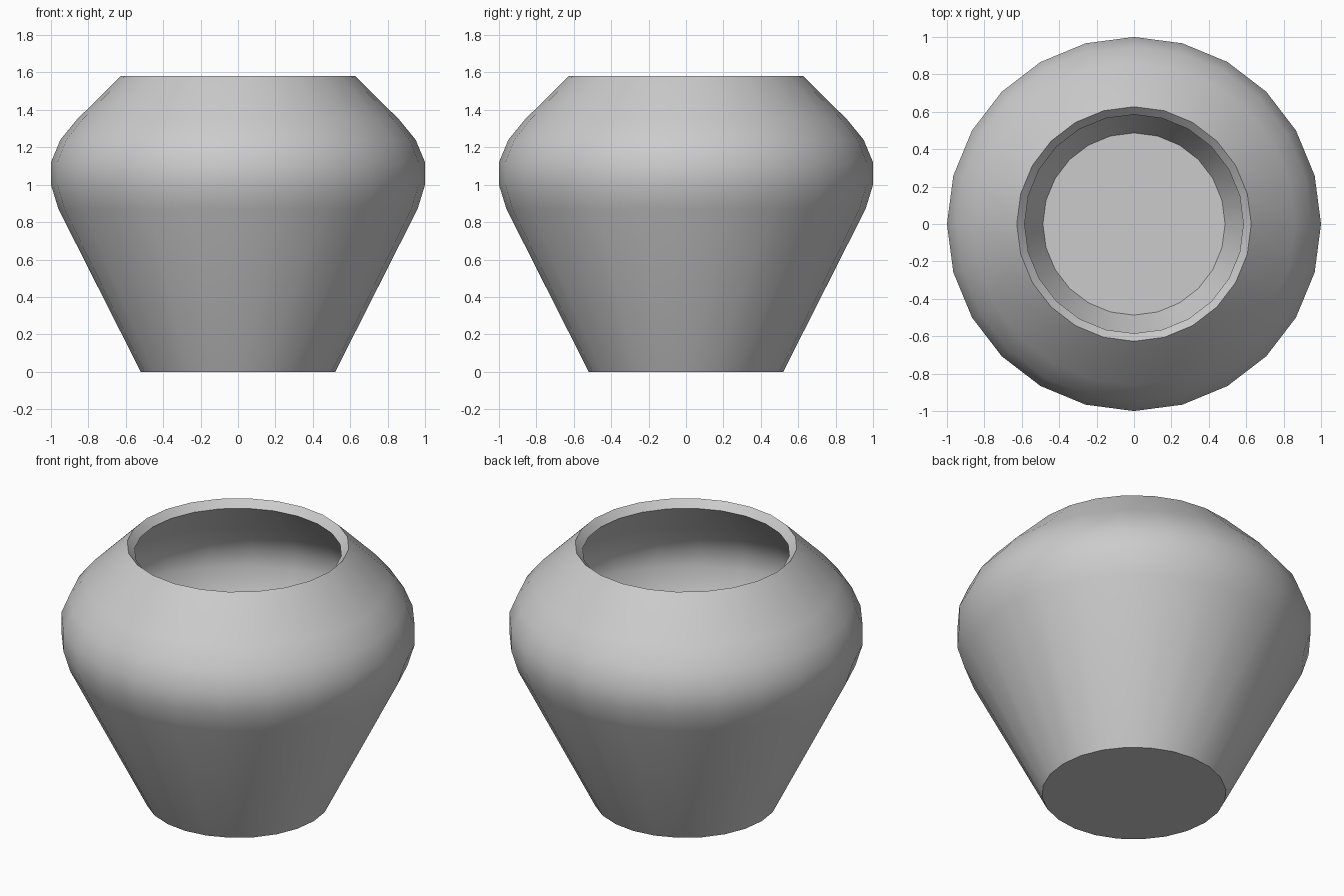
import bpy, bmesh, math

if "Cube" in bpy.data.objects:
    bpy.data.objects.remove(bpy.data.objects["Cube"])

SIDES = 24

# (radius, height): outer wall bottom to rim, then inner wall rim to floor
outer = [(0.52, 0), (0.96, 0.87), (1.0, 1.0), (1.0, 1.12),
         (0.95, 1.24), (0.86, 1.35), (0.627, 1.58)]
inner = [(0.585, 1.537), (0.815, 1.31), (0.897, 1.215), (0.945, 1.11),
         (0.945, 1.01), (0.908, 0.885), (0.487, 0.055)]

bm = bmesh.new()

# One ring of vertices per profile point
rings = []
for r, z in outer + inner:
    angles = [2 * math.pi * i / SIDES for i in range(SIDES)]
    rings.append([bm.verts.new((r * math.cos(a), r * math.sin(a), z)) for a in angles])

# Walls and bevelled rim
for a, b in zip(rings, rings[1:]):
    for i in range(SIDES):
        j = (i + 1) % SIDES
        bm.faces.new((a[i], a[j], b[j], b[i]))

# Underside and inner floor
bm.faces.new(rings[0][::-1])
bm.faces.new(rings[-1])
bmesh.ops.recalc_face_normals(bm, faces=bm.faces)

mesh = bpy.data.meshes.new("pot")
bm.to_mesh(mesh)
bm.free()
pot = bpy.data.objects.new("pot", mesh)
bpy.context.collection.objects.link(pot)

# Smooth walls, sharp rim and base edges
bpy.context.view_layer.objects.active = pot
pot.select_set(True)
bpy.ops.object.shade_smooth_by_angle(angle=math.radians(30))
